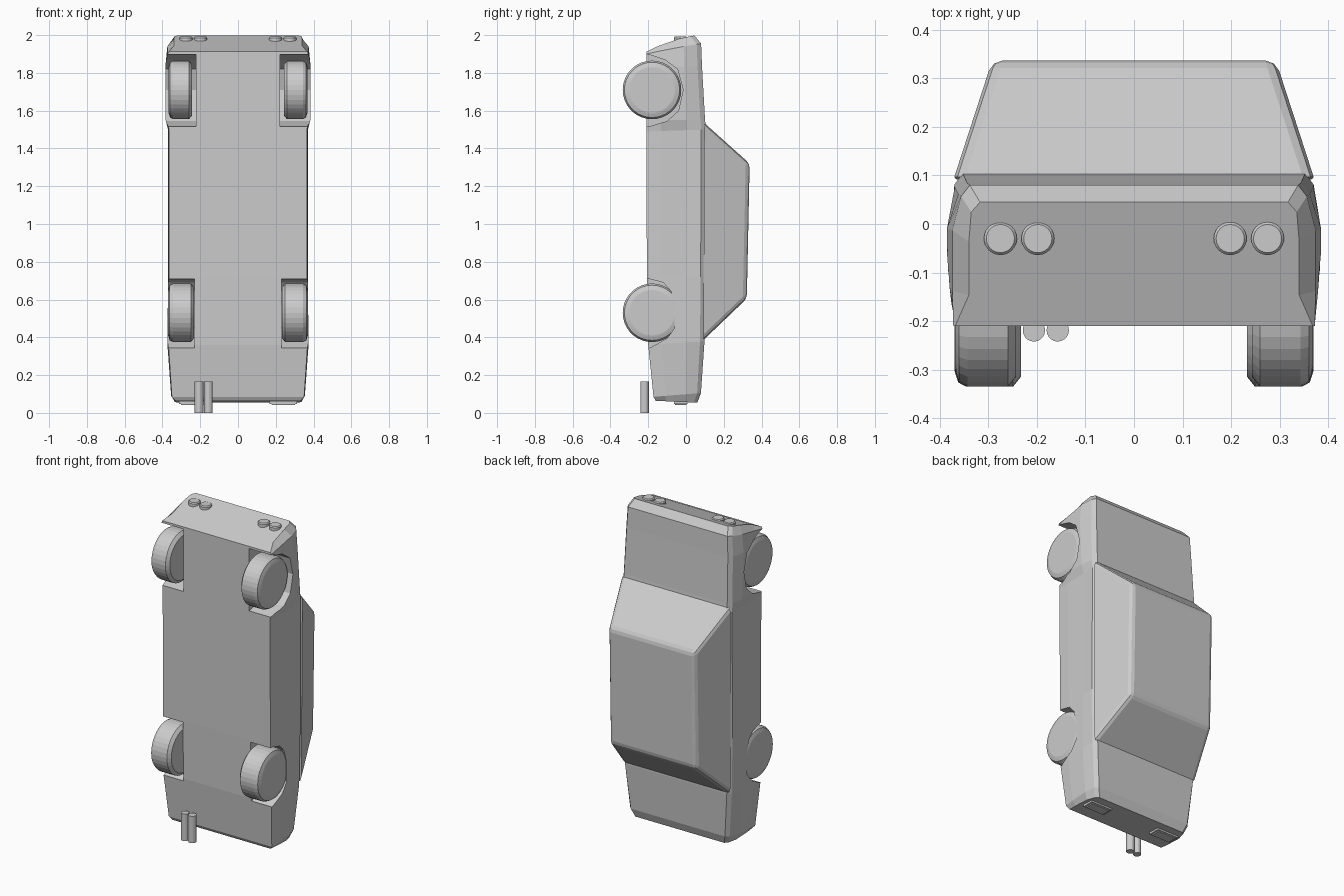
import bpy, bmesh, math
from mathutils import Vector

if "Cube" in bpy.data.objects:
    bpy.data.objects.remove(bpy.data.objects["Cube"])

grey = bpy.data.materials.new("light_grey")
grey.diffuse_color = (0.6, 0.6, 0.6, 1)
grey.use_nodes = True
grey.node_tree.nodes["Principled BSDF"].inputs["Base Color"].default_value = grey.diffuse_color


def finish(name, bm):
    bmesh.ops.recalc_face_normals(bm, faces=bm.faces)
    me = bpy.data.meshes.new(name)
    bm.to_mesh(me)
    bm.free()
    me.materials.append(grey)
    ob = bpy.data.objects.new(name, me)
    bpy.context.scene.collection.objects.link(ob)
    return ob


def loft(name, rings):
    """Skin closed rings of points and cap both ends."""
    bm = bmesh.new()
    vs = [[bm.verts.new(p) for p in r] for r in rings]
    n = len(rings[0])
    for a, b in zip(vs, vs[1:]):
        for i in range(n):
            j = (i + 1) % n
            bm.faces.new((a[i], a[j], b[j], b[i]))
    bm.faces.new(vs[0])
    bm.faces.new(vs[-1])
    return finish(name, bm)


def lathe(name, profile, centre, axis, n=32):
    """Rings of (radius, offset) around the x or z axis."""
    c = Vector(centre)
    rings = []
    for r, h in profile:
        ring = []
        for k in range(n):
            u = r * math.cos(2 * math.pi * k / n)
            v = r * math.sin(2 * math.pi * k / n)
            ring.append(c + (Vector((h, u, v)) if axis == 'x' else Vector((u, v, h))))
        rings.append(ring)
    return loft(name, rings)


# Lower body: stations from nose (top) to tail (bottom)
# z bottom, y bottom, z top, y top, half widths low / mid / high, bulge
stations = [
    (1.912, -.210, 1.998, .045, .368, .340, .335, .012),
    (1.900, -.210, 1.955, .080, .372, .374, .356, .003),
    (1.830, -.210, 1.830, .085, .372, .385, .362, 0),
    (1.550, -.210, 1.550, .101, .370, .383, .369, 0),
    (1.490, -.210, 1.500, .106, .365, .369, .370, 0),
    (0.720, -.207, 0.720, .102, .365, .369, .370, 0),
    (0.360, -.200, 0.380, .098, .368, .374, .364, 0),
    (0.085, -.172, 0.105, .079, .350, .354, .338, 0),
    (0.064, -.160, 0.054, .060, .332, .335, .320, 0),
]
rings = []
for zb, yb, zt, yt, wl, wm, wh, bulge in stations:
    half = []
    for t, w in ((0, wl), (.25, wm), (.68, wm), (.92, wh), (1, wh - .018)):
        half.append((w, yb + t * (yt - yb), zb + t * (zt - zb) + bulge * 4 * t * (1 - t)))
    rings.append(half + [(-x, y, z) for x, y, z in reversed(half)])
body = loft("lower_body", rings)

# Wheel wells cut from the body sides
front_arch = [(-.30, 1.898), (-.20, 1.898), (-.11, 1.868), (-.045, 1.82), (-.015, 1.71),
              (-.04, 1.60), (-.10, 1.545), (-.20, 1.515), (-.30, 1.515)]
rear_arch = [(-.30, .715), (-.19, .708), (-.12, .69), (-.08, .645), (-.06, .57),
             (-.06, .45), (-.10, .395), (-.19, .345), (-.30, .34)]
for arch, inner in ((front_arch, .222), (rear_arch, .23)):
    for s in (-1, 1):
        cut = loft("well_cutter", [[(s * x, y, z) for y, z in arch] for x in (inner, .5)])
        cut.hide_render = True
        mod = body.modifiers.new("well", 'BOOLEAN')
        mod.operation = 'DIFFERENCE'
        mod.solver = 'EXACT'
        mod.object = cut
        bpy.context.view_layer.objects.active = body
        bpy.ops.object.modifier_apply(modifier=mod.name)
        bpy.data.objects.remove(cut)

# Cabin with softened roof and pillar edges
bm = bmesh.new()
base = [(.37, .097, 1.535), (-.37, .097, 1.535), (-.366, .092, .385), (.366, .092, .385)]
roof = [(.292, .337, 1.32), (-.292, .337, 1.32), (-.292, .322, .605), (.292, .322, .605)]
b = [bm.verts.new(p) for p in base]
r = [bm.verts.new(p) for p in roof]
for i in range(4):
    j = (i + 1) % 4
    bm.faces.new((b[i], b[j], r[j], r[i]))
bm.faces.new(r)
bm.faces.new(b)
edges = [e for e in bm.edges if max(v.co.y for v in e.verts) > .2]
bmesh.ops.bevel(bm, geom=edges, offset=.022, segments=2, profile=.5, affect='EDGES')
finish("cabin", bm)

# Wheels with chamfered shoulders and a shallow raised centre disc
for tag, z, x0, x1 in (("front", 1.71, .243, .368), ("rear", .53, .233, .370)):
    for side, s in (("right", 1), ("left", -1)):
        prof = [(.12, x0), (.135, x0), (.155, x0 + .016), (.155, x1 - .025),
                (.146, x1 - .008), (.128, x1 - .002), (.12, x1)]
        lathe(f"{tag}_{side}_wheel", [(q, s * h) for q, h in prof],
              (0, -.18, z), 'x', 36)

# Twin headlamps on each side of the nose
for s in (-1, 1):
    for x in (.198, .275):
        lathe("headlamp", [(.034, 1.94), (.034, 1.986), (.029, 1.992)],
              (s * x, -.03, 0), 'z', 24)

# Tail lamps: thin framed plates on the tail
for s in (-1, 1):
    lamp = []
    for k, z in ((1, .062), (1, .046), (.85, .046), (.82, .041)):
        w, h = .073 * k, .036 * k
        lamp.append([(s * .24 + a * w, -.028 + c * h, z)
                     for a, c in ((-1, -1), (1, -1), (1, 1), (-1, 1))])
    loft("tail_lamp", lamp)

# Twin exhaust pipes under the tail
for x in (-.206, -.157):
    lathe("exhaust_pipe", [(.023, .165), (.023, 0)], (x, -.219, 0), 'z', 20)
